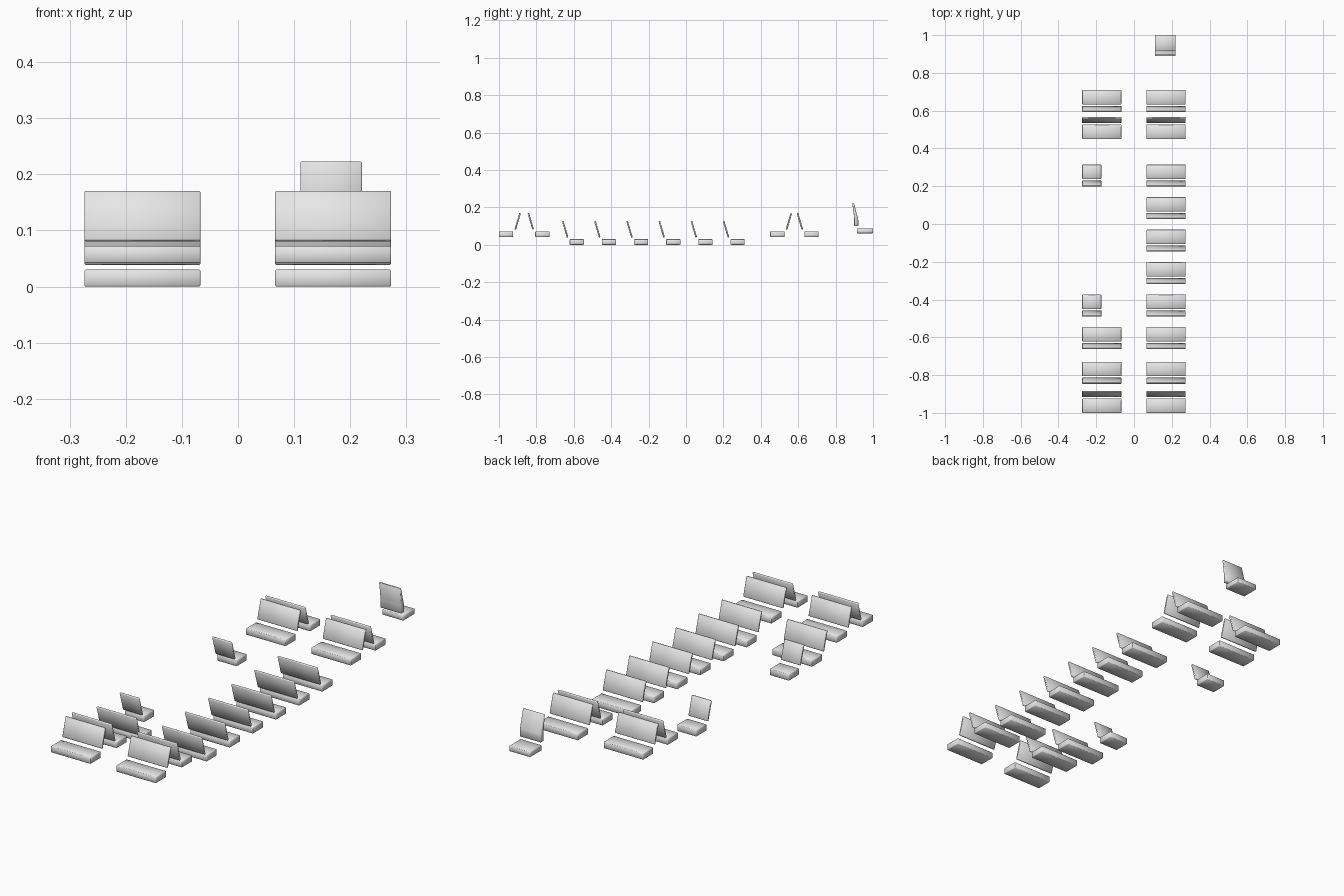
import bpy, bmesh

cube = bpy.data.objects.get("Cube")
if cube:
    bpy.data.objects.remove(cube, do_unlink=True)

grey = bpy.data.materials.new("light grey")
grey.use_nodes = True
colour = (0.8, 0.8, 0.8, 1)
grey.diffuse_color = colour
grey.node_tree.nodes["Principled BSDF"].inputs["Base Color"].default_value = colour

# Side profiles as (distance behind the cushion front, height)
CUSHION = [(0, 0), (0.076, 0), (0.076, 0.03), (0, 0.03)]
BACKREST = [(0.083, 0.041), (0.091, 0.038), (0.117, 0.126), (0.109, 0.129)]
DRIVER_CUSHION = [(0, 0.062), (0.086, 0.062), (0.086, 0.087), (0, 0.087)]
DRIVER_BACK = [(0.079, 0.101), (0.101, 0.101), (0.101, 0.145),
               (0.111, 0.223), (0.102, 0.223), (0.079, 0.135)]


def slab(name, profile, x0, x1, front, facing, lift, bevel):
    """Extrude a side profile across the seat width and soften its edges."""
    bm = bmesh.new()
    pts = [(front - facing * d, z + lift) for d, z in profile]
    a = [bm.verts.new((x0, y, z)) for y, z in pts]
    b = [bm.verts.new((x1, y, z)) for y, z in pts]
    bm.faces.new(a)
    bm.faces.new(b[::-1])
    for i in range(len(pts)):
        j = (i + 1) % len(pts)
        bm.faces.new((a[i], b[i], b[j], a[j]))
    bmesh.ops.recalc_face_normals(bm, faces=bm.faces)
    bmesh.ops.bevel(bm, geom=bm.edges[:], offset=bevel, segments=1,
                    affect='EDGES', clamp_overlap=True)
    for f in bm.faces:
        f.smooth = True
    mesh = bpy.data.meshes.new(name)
    bm.to_mesh(mesh)
    bm.free()
    mesh.materials.append(grey)
    bpy.context.collection.objects.link(bpy.data.objects.new(name, mesh))


def seat(name, x0, x1, front, facing=1, lift=0):
    slab(name + "_cushion", CUSHION, x0, x1, front, facing, lift, 0.002)
    slab(name + "_backrest", BACKREST, x0, x1, front, facing, lift, 0.002)


LEFT = (0.066, 0.273)
RIGHT = (-0.274, -0.067)
SINGLE = (-0.274, -0.173)
RAISED = 0.042

# Raised benches on both sides, back to back at each end
for side, span in (("left", LEFT), ("right", RIGHT)):
    for front, facing in ((-1, -1), (-0.73, 1), (0.45, -1), (0.709, 1)):
        seat(side + "_raised_bench", *span, front, facing, RAISED)

# Low benches along the left side
for i in range(6):
    seat("left_bench", *LEFT, -0.546 + i * 0.172)

# Low seats on the right side
seat("right_bench", *RIGHT, -0.546)
for front in (-0.374, 0.314):
    seat("single_seat", *SINGLE, front)

# Driver seat
slab("driver_cushion", DRIVER_CUSHION, 0.111, 0.221, 1, 1, 0, 0.002)
slab("driver_backrest", DRIVER_BACK, 0.111, 0.221, 1, 1, 0, 0.002)
